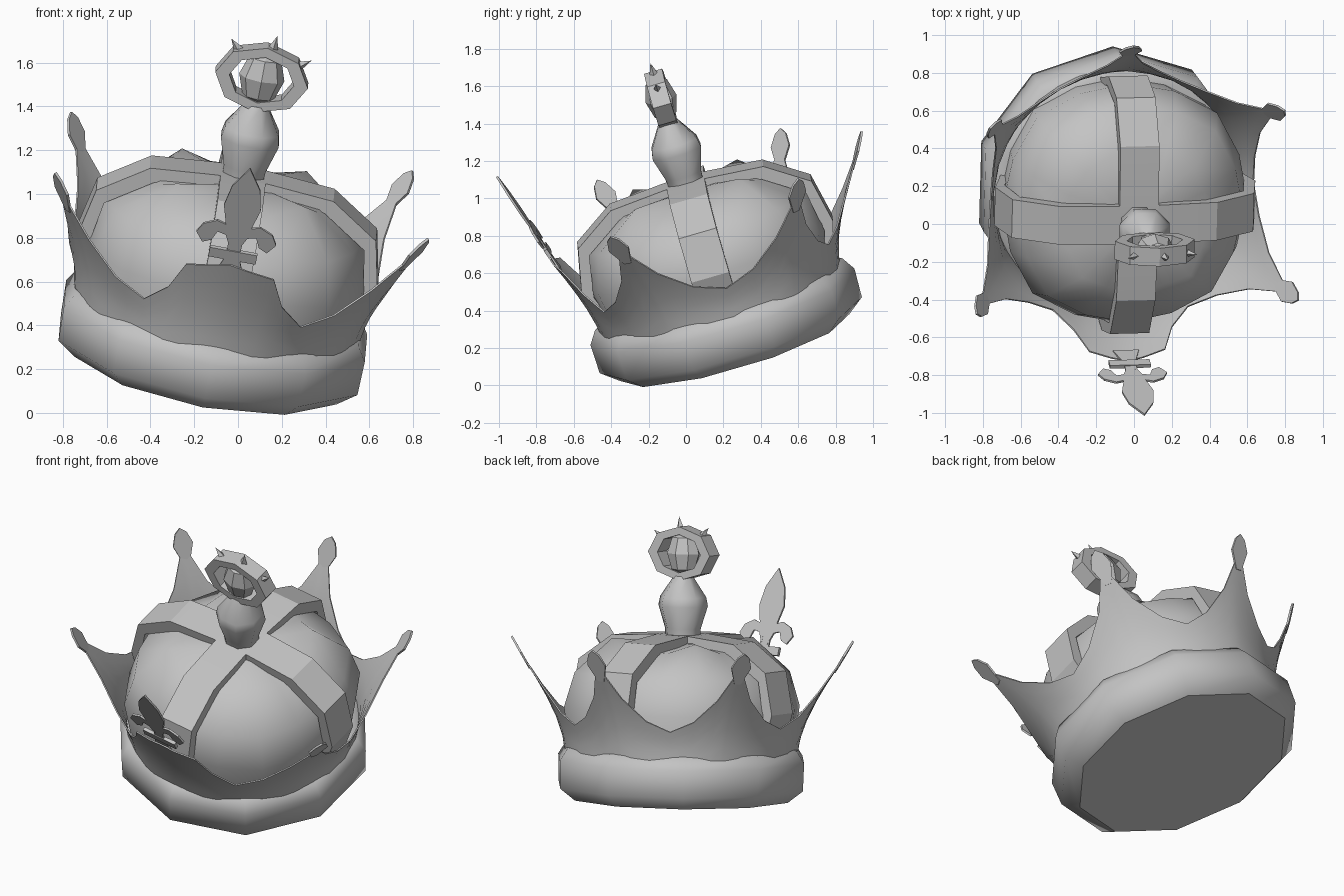
import bpy, bmesh, math
from mathutils import Matrix, Vector

if "Cube" in bpy.data.objects:
    bpy.data.objects.remove(bpy.data.objects["Cube"])

metal = bpy.data.materials.new("plain_grey")
metal.use_nodes = True
GREY = (0.55, 0.55, 0.55, 1)
metal.diffuse_color = GREY
metal.node_tree.nodes["Principled BSDF"].inputs["Base Color"].default_value = GREY

# The whole crown leans towards its front left
axis = Vector((0.19, -0.295, 1)).normalized()
lean = Vector((0, 0, 1)).rotation_difference(axis).to_matrix().to_4x4()
TILT = Matrix.Translation((-0.135, 0.245, 0.25)) @ lean


def make(name, bm, angle=30, thick=0, fix=True):
    if fix:
        bmesh.ops.recalc_face_normals(bm, faces=bm.faces)
    bm.transform(TILT)
    mesh = bpy.data.meshes.new(name)
    bm.to_mesh(mesh)
    bm.free()
    mesh.materials.append(metal)
    ob = bpy.data.objects.new(name, mesh)
    bpy.context.collection.objects.link(ob)
    bpy.ops.object.select_all(action='DESELECT')
    ob.select_set(True)
    bpy.context.view_layer.objects.active = ob
    if thick:
        mod = ob.modifiers.new("thickness", 'SOLIDIFY')
        mod.thickness = thick
        mod.offset = 0
        bpy.ops.object.modifier_apply(modifier=mod.name)
    bpy.ops.object.shade_smooth_by_angle(angle=math.radians(angle))


def polar(r, a, h):
    return Vector((r * math.cos(a), r * math.sin(a), h))


def skin(bm, rows, loop=False):
    rows = [[bm.verts.new(p) for p in row] for row in rows]
    for r0, r1 in zip(rows, rows[1:]):
        n = len(r0)
        for i in range(n if loop else n - 1):
            j = (i + 1) % n
            bm.faces.new((r0[i], r0[j], r1[j], r1[i]))
    return rows


def lathe(name, profile, sides, start=0.0, angle=50, cap=False, bump=None):
    bm = bmesh.new()
    rows = [[polar(r, start + math.tau * i / sides, h) for i in range(sides)]
            for r, h in profile]
    if bump:
        bump(rows)
    rows = skin(bm, rows, True)
    bm.faces.new(rows[-1])
    if cap:
        bm.faces.new(rows[0])
    make(name, bm, angle)


def plate(name, outline, frame, thick):
    bm = bmesh.new()
    bm.faces.new([bm.verts.new((x, 0, y)) for x, y in outline])
    bm.transform(frame)
    make(name, bm, 30, thick)


def leaning_frame(a, r, h, slope):
    """Plate frame at angle a: x runs round the crown, z up and outward."""
    out, up = polar(1, a, 0), Vector((0, 0, 1))
    z = (up + out * slope).normalized()
    x = polar(1, a + math.pi / 2, 0)
    m = Matrix((x, z.cross(x), z)).transposed().to_4x4()
    m.translation = out * r + up * h
    return m


# Base band and its underside
FRONT = -math.pi / 2
lathe("base_band", [(.64, -.05), (.73, .02), (.735, .18), (.69, .25), (.6, .27)], 10, FRONT)
bm = bmesh.new()
bm.faces.new([bm.verts.new(polar(.64, FRONT - math.tau * i / 10, -.05)) for i in range(10)])
make("base_underside", bm, fix=False)

# Flared wall rising into six points
POINTS = [math.radians(d) for d in (-90, -27, 38, 93, 146, 209)]
OUTLINE = [(0, .75), (.07, .73), (.25, .59), (.6, .46), (1, .40)]
FRONT_OUTLINE = [(0, .69), (.2, .67), (.48, .645), (.68, .50), (1, .40)]


def wall_radius(h, flare):
    return .66 + .16 * (h - .2) + flare * max(h - .3, 0) ** 1.5


columns = []
for i, a in enumerate(POINTS):
    shape = FRONT_OUTLINE if i == 0 else OUTLINE
    before = POINTS[i - 1] - (math.tau if i == 0 else 0)
    after = POINTS[(i + 1) % 6] + (math.tau if i == 5 else 0)
    for s, top in shape[:0:-1]:
        columns.append((a + (before - a) / 2 * s, top, i))
    for s, top in shape[:-1]:
        columns.append((a + (after - a) / 2 * s, top, i))
rows = []
for k in range(6):
    row = []
    for a, top, i in columns:
        h = .2 + (top - .2) * k / 5
        row.append(polar(wall_radius(h, .3 if i == 0 else .53), a, h))
    rows.append(row)
bm = bmesh.new()
skin(bm, rows, True)
make("crown_wall", bm, 50, .008)

# Diamond tips on the five plain points
TIP = [(-.02, -.03), (.02, -.03), (.06, .08), (.035, .15), (0, .18), (-.035, .15), (-.06, .08)]
for i, a in enumerate(POINTS[1:]):
    plate(f"point_tip_{i + 1}", TIP, leaning_frame(a, .89, .72, .58), .012)

# Three-leaved ornament on the front point
frame = leaning_frame(FRONT, .78, .64, .32)
plate("ornament_stem", [(-.07, -.02), (.07, -.02), (.03, .1), (.035, .24), (-.035, .24), (-.03, .1)], frame, .01)
plate("ornament_bar", [(-.11, .08), (.11, .08), (.11, .13), (-.11, .13)], frame, .02)
plate("ornament_leaf", [(0, .17), (.05, .23), (.085, .37), (.065, .48), (.0, .59),
                        (-.065, .48), (-.085, .37), (-.05, .23)], frame, .012)
for side, name in ((1, "left"), (-1, "right")):
    curl = [(.02, .14), (.05, .21), (.09, .22), (.11, .17), (.15, .15),
            (.185, .20), (.16, .25), (.10, .28), (.04, .26), (.02, .22)]
    plate("ornament_curl_" + name, [(x * side, y) for x, y in curl], frame, .012)


# Cushioned dome, fuller in each quarter with a small peak
def puff(rows):
    for i in (2, 6, 10, 14):
        a = math.tau * i / 16
        for row in rows[:3]:
            row[i] += polar(.025, a, 0)
        rows[3][i] += polar(.02, a, .055)


lathe("dome", [(.62, .2), (.66, .48), (.60, .68), (.39, .82), (.1, .85)], 16, 0, 50, bump=puff)

# Two crossing straps over the dome
WIDE = .105
HALF = [(.63, .25), (.70, .48), (.65, .72), (.425, .87), (.12, .895)]
path = [(-r, h) for r, h in HALF] + HALF[::-1]
for name, turn in (("strap_across", 0), ("strap_front_to_back", math.pi / 2)):
    bm = bmesh.new()
    strips = []
    for r, h in path:
        q = 1 - .07 / math.hypot(r, h)
        strips.append([(r, -WIDE, h), (r, WIDE, h), (r * q, WIDE, h * q), (r * q, -WIDE, h * q)])
    rows = skin(bm, strips, True)
    bm.faces.new(rows[0])
    bm.faces.new(rows[-1])
    bm.transform(Matrix.Rotation(turn, 4, 'Z'))
    make(name, bm, 25)

# Finial on top
lathe("finial", [(.1, .85), (.105, .93), (.145, 1.06), (.135, 1.11), (.055, 1.23)], 8,
      math.pi / 8, 50, cap=True)

# Eight-sided hoop standing on the finial
CENTRE = 1.36
bm = bmesh.new()
section = [(.215, .155, -.05), (.215, .155, .05), (.15, .11, .05), (.15, .11, -.05)]
loops = []
for i in range(9):
    a = math.tau * (i % 8) / 8
    loops.append([(w * math.cos(a), y, CENTRE + h * math.sin(a)) for w, h, y in section])
skin(bm, loops, True)
bmesh.ops.remove_doubles(bm, verts=bm.verts, dist=.0001)
make("hoop", bm, 25)

# Gem filling the middle of the hoop
bm = bmesh.new()
bmesh.ops.create_uvsphere(bm, u_segments=8, v_segments=4, radius=1)
bm.transform(Matrix.Translation((0, 0, CENTRE)) @ Matrix.Diagonal((.105, .085, .13, 1)))
make("hoop_gem", bm, 20)

# Small studs round the upper edge of the hoop
for i, a in enumerate((35, 82, 132)):
    a = math.radians(a)
    bm = bmesh.new()
    bmesh.ops.create_cone(bm, cap_ends=True, segments=4, radius1=.028, radius2=0, depth=.08)
    place = Matrix.Translation((.215 * math.cos(a), 0, CENTRE + .17 * math.sin(a)))
    bm.transform(place @ Matrix.Rotation(math.pi / 2 - a, 4, 'Y'))
    make(f"hoop_stud_{i + 1}", bm, 20)
